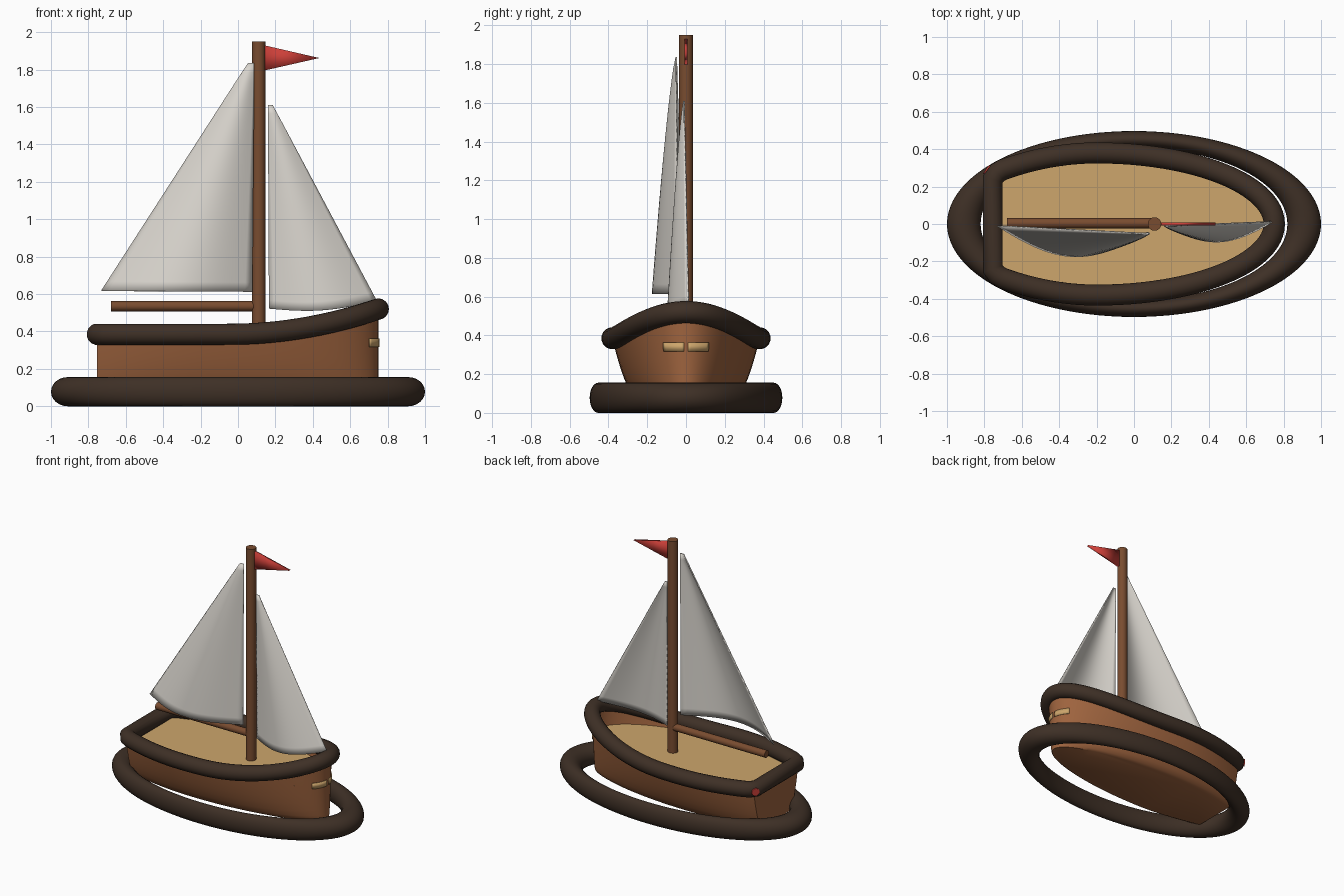
import bpy, bmesh, math
from mathutils import Vector

if "Cube" in bpy.data.objects:
    bpy.data.objects.remove(bpy.data.objects["Cube"])


def material(name, rgb):
    m = bpy.data.materials.new(name)
    m.diffuse_color = (*rgb, 1)
    m.use_nodes = True
    m.node_tree.nodes["Principled BSDF"].inputs["Base Color"].default_value = m.diffuse_color
    return m


DARK = material("dark_brown", (0.048, 0.029, 0.019))
HULL = material("hull_brown", (0.34, 0.125, 0.048))
SPAR = material("spar_brown", (0.19, 0.072, 0.029))
TAN = material("tan_wood", (0.61, 0.38, 0.15))
CLOTH = material("sail_white", (0.70, 0.67, 0.62))
RED = material("flag_red", (0.60, 0.05, 0.04))


def finish(ob, name, mat, angle=40):
    ob.name = name
    ob.data.materials.append(mat)
    bpy.ops.object.select_all(action='DESELECT')
    ob.select_set(True)
    bpy.context.view_layer.objects.active = ob
    bpy.ops.object.shade_smooth_by_angle(angle=math.radians(angle))
    return ob


def mesh_object(name, verts, faces, mat, thickness=0, fix=True):
    me = bpy.data.meshes.new(name)
    me.from_pydata(verts, [], faces)
    if fix:
        bm = bmesh.new()
        bm.from_mesh(me)
        bmesh.ops.recalc_face_normals(bm, faces=bm.faces)
        bm.to_mesh(me)
        bm.free()
    ob = bpy.data.objects.new(name, me)
    bpy.context.collection.objects.link(ob)
    if thickness:
        mod = ob.modifiers.new("thickness", 'SOLIDIFY')
        mod.thickness = thickness
        mod.offset = 0
    return finish(ob, name, mat)


def rod(name, a, b, radius, mat, sides=20):
    a, b = Vector(a), Vector(b)
    bpy.ops.mesh.primitive_cylinder_add(vertices=sides, radius=radius,
                                        depth=(b - a).length, location=(a + b) / 2)
    ob = bpy.context.object
    ob.rotation_euler = (b - a).to_track_quat('Z', 'Y').to_euler()
    return finish(ob, name, mat)


def grid_faces(rows, cols, closed=False):
    faces = []
    for r in range(rows - 1):
        for c in range(cols if closed else cols - 1):
            d = (c + 1) % cols
            faces.append((r * cols + c, r * cols + d,
                          (r + 1) * cols + d, (r + 1) * cols + c))
    return faces


# Hull plan: half ellipse bow, gently narrowing stern
BOTTOM = 0.06


def sheer(x):
    return 0.385 + 0.135 * (max(0, x + 0.05) / 0.8) ** 2


def hull_point(x, y, k):
    f = 0.6 + 0.4 * k ** 0.5
    return (x, y * f, BOTTOM + k * (sheer(x) - BOTTOM))


half = [(-0.2 + 0.95 * math.cos(t), 0.38 * math.sin(t))
        for t in [math.pi / 2 * i / 24 for i in range(25)]]
half += [(-0.2 - 0.555 * t, 0.38 * (1 - 0.29 * t * t))
         for t in [i / 10 for i in range(1, 11)]]
plan = half + [(x, -y) for x, y in reversed(half[1:])]
n = len(plan)

# Base ring
bpy.ops.mesh.primitive_torus_add(major_segments=96, minor_segments=24,
                                 major_radius=0.91, minor_radius=0.09,
                                 location=(0, 0, 0.078))
bpy.context.object.scale = (1, 0.497, 0.867)
finish(bpy.context.object, "base_ring", DARK)

# Hull shell with a flat bottom
levels = [0, 0.03, 0.1, 0.2, 0.35, 0.5, 0.65, 0.8, 1]
verts = [hull_point(x, y, k) for k in levels for x, y in plan]
faces = grid_faces(len(levels), n, True) + [tuple(reversed(range(n)))]
mesh_object("hull", verts, faces, HULL, fix=False)

# Deck
mesh_object("deck", [(x * 0.99, y * 0.95, 0.345) for x, y in plan],
            [tuple(range(n))], TAN, fix=False)

# Padded rail following the sheer, with clipped stern corners
path = half[:-1] + [(-0.73, 0.273), (-0.755, 0.24)]
path = path + [(x, -y) for x, y in reversed(path[1:])]
cu = bpy.data.curves.new("rail", 'CURVE')
cu.dimensions = '3D'
cu.bevel_depth = 0.057
cu.bevel_resolution = 6
sp = cu.splines.new('POLY')
sp.points.add(len(path) - 1)
for p, (x, y) in zip(sp.points, path):
    p.co = (x, y, sheer(x), 1)
sp.use_cyclic_u = True
sp.use_smooth = True
cu.materials.append(DARK)
bpy.context.collection.objects.link(bpy.data.objects.new("rail", cu))

# Small red cap on the stern corner
rod("rail_cap", (-0.784, 0.288, 0.385), (-0.791, 0.293, 0.385), 0.028, RED)

# Name boards on both sides of the bow
for side, label in ((1, "left"), (-1, "right")):
    pv = []
    for z in (0.318, 0.362):
        for i in range(9):
            t = 0.02 + 0.31 * i / 8
            x, y = -0.2 + 0.95 * math.cos(t), 0.38 * math.sin(t)
            k = (z - BOTTOM) / (sheer(x) - BOTTOM)
            px, py, pz = hull_point(x, y, k)
            pv.append((px + 0.004, side * (py + 0.004), pz))
    mesh_object("name_board_" + label, pv, grid_faces(2, 9), TAN, 0.004)

# Mast and boom
rod("mast", (0.11, 0, 0.3), (0.11, 0, 1.95), 0.036, SPAR, 24)
rod("boom", (-0.68, 0.004, 0.535), (0.11, 0.004, 0.535), 0.027, SPAR)


# Billowed triangular sails
def sail(name, tack, head, clew, head_width, bulge, sag):
    tack, head, clew = Vector(tack), Vector(head), Vector(clew)
    head_out = head + Vector((head_width, 0, 0))
    rows, cols = 25, 21
    pts = []
    for r in range(rows):
        v = r / (rows - 1)
        for c in range(cols):
            u = c / (cols - 1)
            p = tack.lerp(head, v).lerp(clew.lerp(head_out, v), u)
            belly = math.sin(math.pi * u) * (1 - v) ** 0.8
            p.y -= bulge * belly
            p.z -= sag * belly * (1 - v)
            pts.append(p)
    mesh_object(name, pts, grid_faces(rows, cols), CLOTH, 0.008)


sail("main_sail", (0.075, -0.045, 0.612), (0.085, -0.05, 1.835), (-0.73, -0.01, 0.617),
     -0.03, 0.145, 0.0)
sail("fore_sail", (0.167, -0.01, 0.522), (0.162, -0.01, 1.61), (0.74, 0.012, 0.565),
     0.022, 0.095, 0.03)

# Pennant
mesh_object("flag", [(0.14, 0, 1.795), (0.14, 0, 1.93), (0.435, 0, 1.862)],
            [(0, 2, 1)], RED, 0.018)
